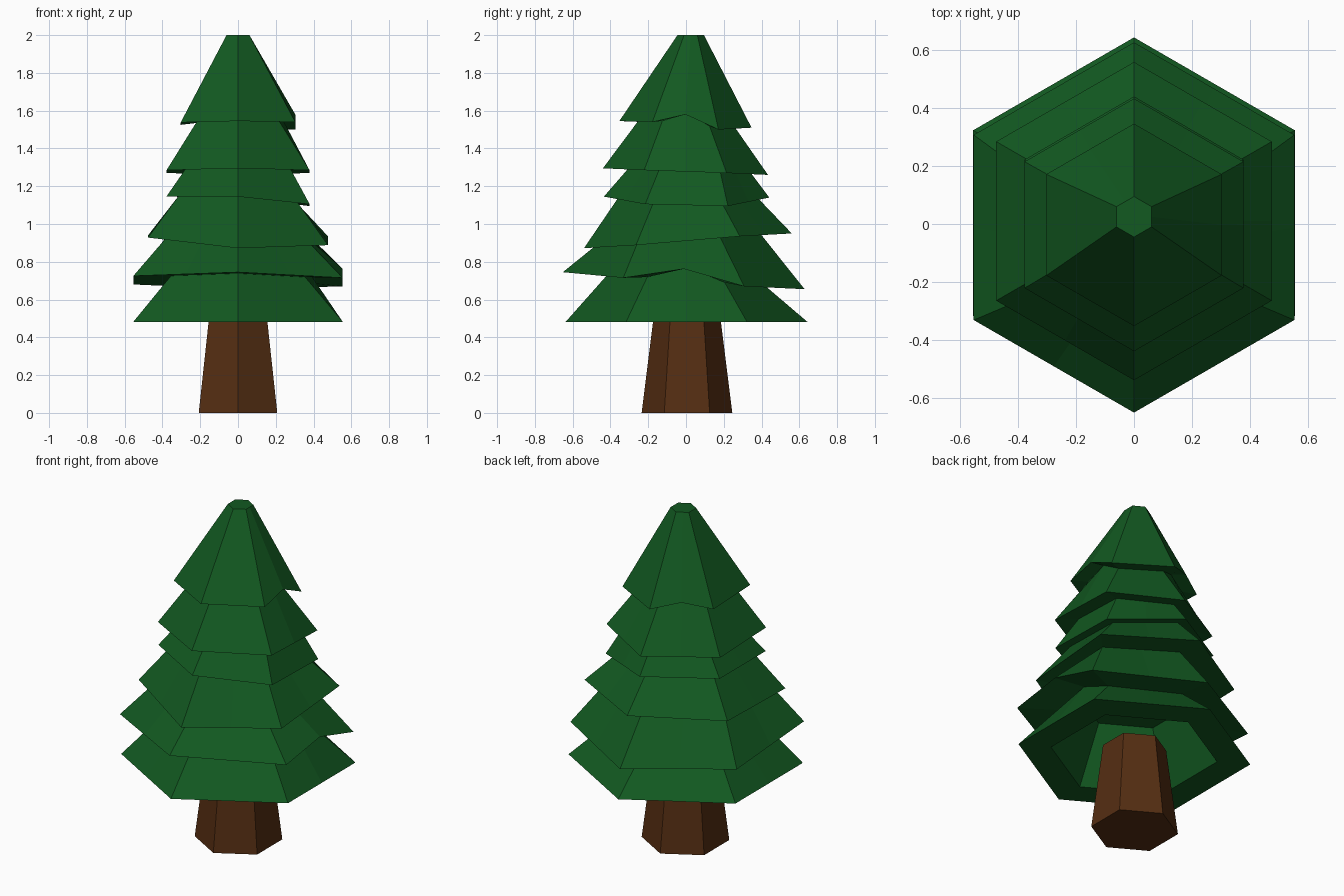
import bpy, bmesh, math

if "Cube" in bpy.data.objects:
    bpy.data.objects.remove(bpy.data.objects["Cube"])


def material(name, rgb):
    mat = bpy.data.materials.new(name)
    mat.diffuse_color = (*rgb, 1)
    mat.use_nodes = True
    mat.node_tree.nodes["Principled BSDF"].inputs["Base Color"].default_value = mat.diffuse_color
    return mat


def hexagon(radius, z, cy=0.0):
    """Six corners, starting at the front (-y) and going counterclockwise."""
    return [(radius * math.cos(math.radians(60 * i - 90)),
             cy + radius * math.sin(math.radians(60 * i - 90)), z) for i in range(6)]


def with_midpoints(ring, lifts=None):
    """Add a point halfway along each side, optionally lifted."""
    out = []
    for i, a in enumerate(ring):
        b = ring[(i + 1) % len(ring)]
        m = [(p + q) / 2 for p, q in zip(a, b)]
        m[2] += (lifts or {}).get(i, 0)
        out += [a, tuple(m)]
    return out


def loft(name, rings, mat):
    """Skin a stack of rings and cap both ends."""
    bm = bmesh.new()
    loops = [[bm.verts.new(p) for p in r] for r in rings]
    n = len(loops[0])
    for lo, hi in zip(loops, loops[1:]):
        for i in range(n):
            j = (i + 1) % n
            bm.faces.new((lo[i], lo[j], hi[j], hi[i]))
    bm.faces.new(loops[0][::-1])
    bm.faces.new(loops[-1])
    bmesh.ops.recalc_face_normals(bm, faces=bm.faces)
    me = bpy.data.meshes.new(name)
    bm.to_mesh(me)
    bm.free()
    me.materials.append(mat)
    ob = bpy.data.objects.new(name, me)
    bpy.context.collection.objects.link(ob)
    return ob


green = material("needles", (0.006, 0.10, 0.015))
brown = material("bark", (0.09, 0.027, 0.006))

# Trunk
loft("trunk", [hexagon(0.24, 0, 0.005), hexagon(0.175, 0.52, 0.005)], brown)

# Tiers: rim radius, rim centre y, corner heights (front, then counterclockwise),
# lifted side midpoints, radius and centre y of the neck just under the rim
tiers = [
    (0.64, -0.012, (0.745, 0.715, 0.67, 0.655, 0.68, 0.725), {1: 0.07}, 0.41, 0),
    (0.55, 0.01, (0.872, 0.888, 0.935, 0.95, 0.94, 0.928), {}, 0.43, -0.04),
    (0.438, 0.003, (1.145, 1.105, 1.095, 1.14, 1.145, 1.145), {}, 0.36, 0.01),
    (0.437, -0.003, (1.295, 1.285, 1.27, 1.26, 1.27, 1.285), {}, 0.32, 0.02),
    (0.35, -0.003, (1.545, 1.54, 1.50, 1.51, 1.525, 1.538), {1: 0.06, 3: 0.04}, 0.25, 0),
]

# Foliage: hollow under the lowest tier, then a zigzag of necks and rims
rings = [with_midpoints(hexagon(0.30, 0.81)),
         with_midpoints(hexagon(0.46, 0.48)),
         with_midpoints(hexagon(0.642, 0.48, 0.003))]
for radius, cy, heights, lifts, neck, neck_y in tiers:
    mean = sum(heights) / 6
    f = neck / radius
    rim = [(x, y, z) for (x, y, _), z in zip(hexagon(radius, 0, cy), heights)]
    collar = [(x, y, mean + (z - mean) * f + 0.01)
              for (x, y, _), z in zip(hexagon(neck, 0, neck_y), heights)]
    rings += [with_midpoints(collar, lifts), with_midpoints(rim, lifts)]
rings.append(with_midpoints(hexagon(0.07, 2.0, 0.025)))
loft("foliage", rings, green)
